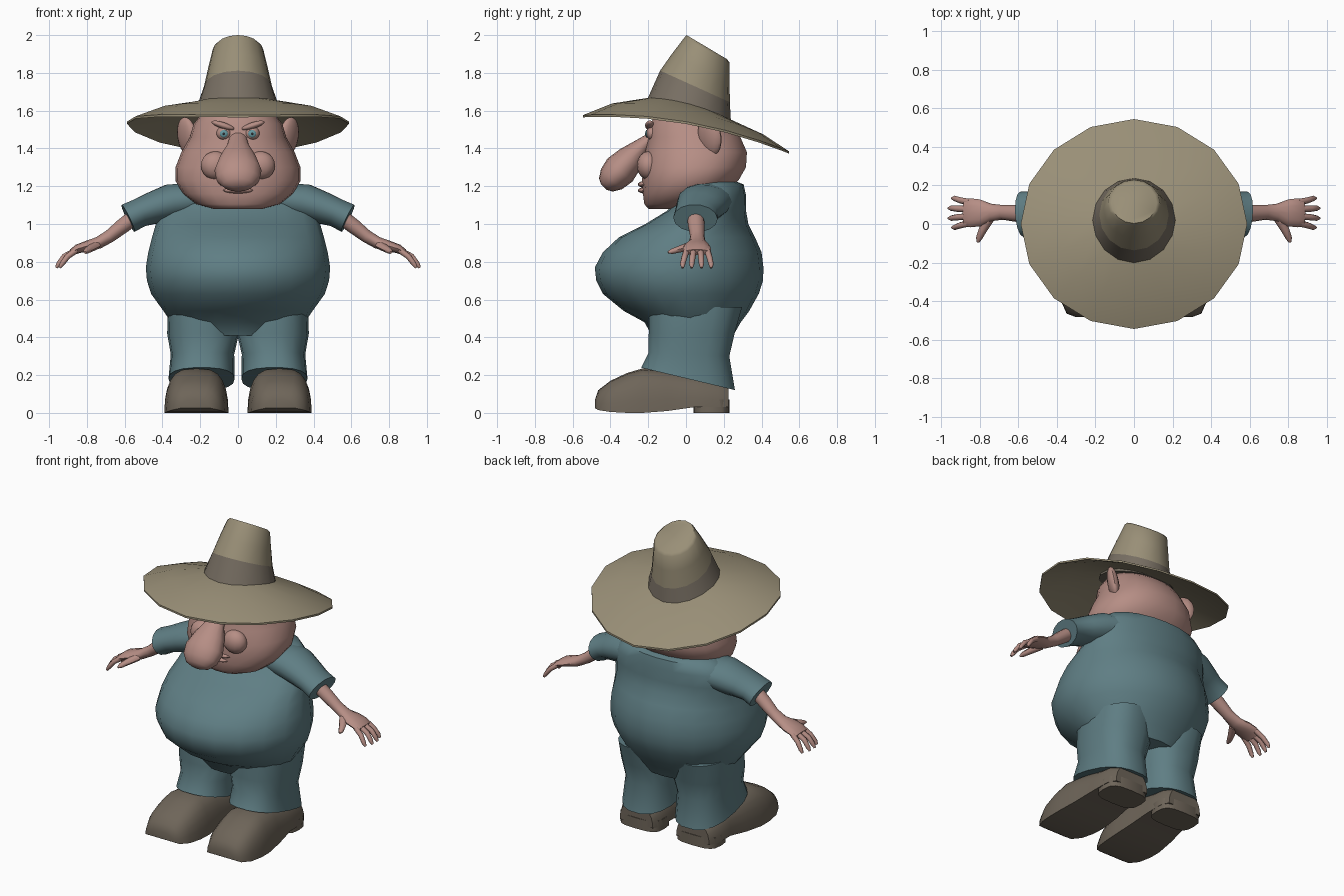
import bpy, bmesh, math
from mathutils import Vector, Matrix, Euler

if "Cube" in bpy.data.objects:
    bpy.data.objects.remove(bpy.data.objects["Cube"])


def material(name, r, g, b):
    lin = [((c / 255 + 0.055) / 1.055) ** 2.4 for c in (r, g, b)]
    m = bpy.data.materials.new(name)
    m.diffuse_color = (*lin, 1)
    m.use_nodes = True
    m.node_tree.nodes["Principled BSDF"].inputs["Base Color"].default_value = m.diffuse_color
    return m


SKIN = material("skin", 182, 142, 133)
CLOTH = material("teal cloth", 95, 126, 132)
STRAW = material("hat straw", 153, 143, 119)
BAND = material("hat band brown", 120, 111, 99)
LEATHER = material("shoe leather", 110, 101, 89)
IRIS = material("eye teal", 100, 150, 158)
PUPIL = material("pupil dark", 45, 45, 48)


def finish(bm, name, mat, mirror=False, angle=50):
    bmesh.ops.recalc_face_normals(bm, faces=bm.faces)
    me = bpy.data.meshes.new(name)
    for f in bm.faces:
        f.smooth = True
    bm.to_mesh(me)
    bm.free()
    me.materials.append(mat)
    me.set_sharp_from_angle(angle=math.radians(angle))
    ob = bpy.data.objects.new(name, me)
    bpy.context.collection.objects.link(ob)
    if mirror:
        ob.modifiers.new("mirror", 'MIRROR').use_clip = False
    return ob


def loft(name, rings, mat, mirror=False, closed=False, angle=50):
    """Skin a list of equal-length point rings; cap the ends or close the loop."""
    bm = bmesh.new()
    vs = [[bm.verts.new(p) for p in r] for r in rings]
    n = len(vs[0])
    pairs = list(zip(vs, vs[1:])) + ([(vs[-1], vs[0])] if closed else [])
    for a, b in pairs:
        for i in range(n):
            j = (i + 1) % n
            bm.faces.new((a[i], a[j], b[j], b[i]))
    if not closed:
        bm.faces.new(vs[0])
        bm.faces.new(vs[-1])
    return finish(bm, name, mat, mirror, angle)


def spow(v, p):
    return math.copysign(abs(v) ** p, v)


def oval(zf, zb, hw, yf, yb, cx=0, p=1.0, n=20):
    """Oval ring seen from above, zf/zb are its heights at front and back."""
    pts = []
    for i in range(n):
        a = math.tau * i / n
        s = spow(math.sin(a), p)
        pts.append((cx + hw * spow(math.cos(a), p), (yf + yb) / 2 + (yb - yf) / 2 * s,
                    (zf + zb) / 2 + (zb - zf) / 2 * s))
    return pts


def tube(name, path, mat, ref, mirror=False, n=10):
    """Tube along (x, y, z, width, height) points, width measured along ref."""
    pts = [Vector(p[:3]) for p in path]
    rings = []
    for k, p in enumerate(path):
        t = (pts[min(k + 1, len(pts) - 1)] - pts[max(k - 1, 0)]).normalized()
        side = (Vector(ref) - t * t.dot(Vector(ref))).normalized()
        up = t.cross(side)
        rings.append([pts[k] + side * p[3] * math.cos(math.tau * i / n)
                      + up * p[4] * math.sin(math.tau * i / n) for i in range(n)])
    return loft(name, rings, mat, mirror)


def ball(name, loc, size, mat, rot=(0, 0, 0), mirror=False, seg=14):
    bm = bmesh.new()
    m = Matrix.LocRotScale(Vector(loc), Euler([math.radians(a) for a in rot]), Vector(size))
    bmesh.ops.create_uvsphere(bm, u_segments=seg, v_segments=10, radius=1, matrix=m)
    return finish(bm, name, mat, mirror)


# Shirt body: height, half width, front y, back y
torso = [(.41, .27, -.18, .25), (.48, .355, -.22, .29), (.54, .395, -.33, .335),
         (.63, .46, -.44, .385), (.70, .482, -.475, .408), (.77, .488, -.483, .41),
         (.85, .475, -.44, .40), (.93, .455, -.355, .365), (1.0, .435, -.215, .33),
         (1.07, .42, -.10, .318), (1.15, .395, -.03, .318), (1.21, .33, .0, .305),
         (1.23, .24, .05, .25)]
loft("shirt_body", [oval(z, z, w, f, b) for z, w, f, b in torso], CLOTH)

# Sleeves
tube("sleeves", [(.24, .11, 1.13, .15, .09), (.36, .09, 1.112, .14, .10),
                 (.45, .07, 1.085, .125, .087), (.52, .055, 1.06, .115, .078),
                 (.582, .05, 1.03, .118, .081)], CLOTH, (0, 1, 0), True, 14)

# Trouser legs with a slanted hem
legs = [(.56, .56, .20, .17, -.20, .30), (.42, .42, .185, .19, -.20, .26),
        (.32, .30, .188, .168, -.20, .232), (.24, .12, .193, .175, -.24, .262)]
loft("trouser_legs", [oval(zf, zb, w, f, b, cx, .8, 18) for zf, zb, cx, w, f, b in legs],
     CLOTH, True)

# Shoes: y, centre x, half width, bottom z, top z
shoe = [(-.482, .225, .08, .025, .07), (-.465, .225, .125, .015, .12), (-.40, .224, .155, .005, .17),
        (-.31, .222, .168, 0, .212), (-.23, .22, .17, 0, .235), (-.10, .215, .16, .01, .225),
        (.04, .21, .145, .03, .20), (.17, .208, .145, .03, .18), (.225, .206, .12, .03, .15)]
arch = [math.pi * i / 12 for i in range(13)]
loft("shoes", [[(cx + w * spow(math.cos(a), .6), y, zb + (zt - zb) * max(math.sin(a), 0) ** .9)
                for a in arch] for y, cx, w, zb, zt in shoe], LEATHER, True)
loft("shoe_heels", [oval(z, z, .145, .04, .23, .207, .6, 16) for z in (0, .07)], LEATHER, True)

# Head with heavy jowls
head = [(1.08, .13, -.20, -.02), (1.105, .22, -.222, .10), (1.16, .292, -.23, .20),
        (1.23, .332, -.235, .28), (1.30, .331, -.23, .32), (1.38, .30, -.218, .325),
        (1.46, .255, -.20, .29), (1.53, .235, -.192, .235), (1.60, .18, -.15, .15)]
loft("head", [oval(z, z, w, f, b, 0, .9, 22) for z, w, f, b in head], SKIN)

# Face
tube("nose", [(0, -.16, 1.475, .04, .025), (0, -.235, 1.41, .06, .045), (0, -.295, 1.345, .10, .075),
              (0, -.35, 1.285, .125, .09), (0, -.395, 1.237, .115, .077),
              (0, -.425, 1.207, .08, .05), (0, -.436, 1.196, .035, .02)], SKIN, (1, 0, 0), n=16)
ball("cheeks", (.12, -.20, 1.31), (.078, .06, .075), SKIN, mirror=True)
ball("upper_lip", (0, -.215, 1.21), (.10, .04, .018), SKIN)
ball("lower_lip", (0, -.21, 1.178), (.085, .045, .018), SKIN)
ball("eyelids", (.075, -.178, 1.48), (.04, .034, .036), SKIN, mirror=True)
ball("eyes", (.075, -.208, 1.478), (.022, .008, .02), IRIS, mirror=True)
ball("pupils", (.075, -.215, 1.478), (.007, .003, .007), PUPIL, mirror=True, seg=8)
ball("brows", (.08, -.192, 1.522), (.065, .025, .017), SKIN, (0, -18, 0), True)
ball("ears", (.268, .125, 1.462), (.034, .075, .105), SKIN, (0, 10, -38), True)

# Arms and hands
tube("arms", [(.53, .05, 1.05, .045, .042), (.61, .055, .99, .044, .04), (.68, .06, .935, .038, .034),
              (.74, .06, .90, .045, .032), (.80, .058, .883, .07, .028),
              (.85, .058, .868, .075, .024), (.88, .058, .85, .068, .018)],
     SKIN, (0, 1, 0), True, 12)
for name, y0, y1, dx in (("little", .113, .133, -.018), ("ring", .077, .082, 0),
                         ("middle", .04, .03, 0), ("index", .004, -.018, -.018)):
    tube(name + "_fingers", [(.855, y0, .862, .017, .016),
                             (.92 + dx, (y0 + y1) / 2, .828, .016, .015),
                             (.95 + dx, y1, .788, .014, .013),
                             (.962 + dx, y1, .768, .007, .007)], SKIN, (0, 1, 0), True, 8)
tube("thumbs", [(.75, .03, .888, .026, .022), (.785, -.03, .868, .022, .018),
                (.805, -.075, .855, .016, .014), (.81, -.095, .85, .007, .006)],
     SKIN, (1, 0, 0), True, 8)


# Hat brim: each ring bends down towards the back
def brim_ring(rx, ry, cy, z, slope, curve, drop=0):
    pts = []
    for i in range(16):
        a = math.tau * i / 16
        y = cy + ry * math.sin(a)
        pts.append((rx * math.cos(a), y, z + slope * y + curve * y * y - drop))
    return pts


inner = (.215, .21, .02, 1.64, -.25, -.5)
middle = (.42, .40, .01, 1.603, -.20, -.28)
outer = (.588, .545, 0, 1.542, -.176, -.206)
loft("hat_brim", [brim_ring(*inner), brim_ring(*middle), brim_ring(*outer),
                  brim_ring(*outer, .012), brim_ring(*middle, .015), brim_ring(*inner, .015)],
     STRAW, closed=True)

# Hat band and leaning crown
base = oval(1.66, 1.54, .225, -.205, .238, n=16)
band_top = oval(1.812, 1.645, .18, -.137, .232, n=16)
loft("hat_band", [base, band_top], BAND)
loft("hat_crown", [band_top, oval(1.90, 1.76, .157, -.075, .231, n=16),
                   oval(1.985, 1.855, .135, -.01, .23, n=16),
                   oval(2.0, 1.872, .118, .003, .218, n=16)], STRAW)
